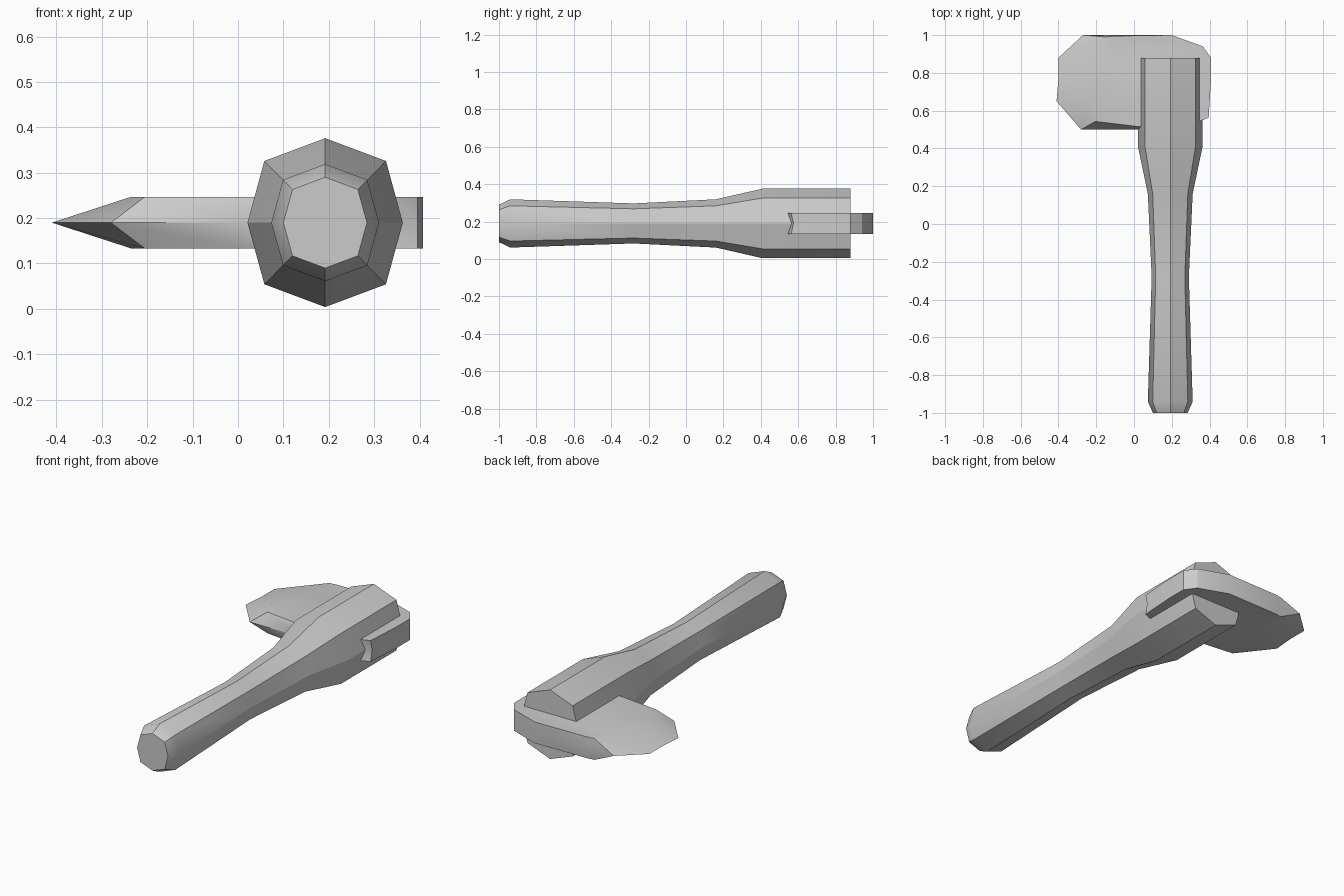
import bpy, bmesh

if "Cube" in bpy.data.objects:
    bpy.data.objects.remove(bpy.data.objects["Cube"])

MID_Z = 0.19


def loft(name, rings):
    """Skin equal-length rings of points and cap both ends."""
    bm = bmesh.new()
    loops = [[bm.verts.new(p) for p in ring] for ring in rings]
    n = len(loops[0])
    for a, b in zip(loops, loops[1:]):
        for i in range(n):
            j = (i + 1) % n
            bm.faces.new((a[i], a[j], b[j], b[i]))
    bm.faces.new(loops[0])
    bm.faces.new(loops[-1])
    bmesh.ops.recalc_face_normals(bm, faces=bm.faces)
    mesh = bpy.data.meshes.new(name)
    bm.to_mesh(mesh)
    bm.free()
    obj = bpy.data.objects.new(name, mesh)
    bpy.context.collection.objects.link(obj)
    bpy.ops.object.select_all(action='DESELECT')
    obj.select_set(True)
    bpy.context.view_layer.objects.active = obj
    bpy.ops.object.shade_smooth_by_angle(angle=0.52)
    return obj


# Handle: octagon section (unit height) swept along y with changing radius
section = [(0, 1), (0.72, 0.73), (0.92, 0), (0.72, -0.73),
           (0, -1), (-0.72, -0.73), (-0.92, 0), (-0.72, 0.73)]
stations = [(-1.0, 0.10), (-0.94, 0.129), (-0.28, 0.107),
            (0.16, 0.129), (0.41, 0.186), (0.88, 0.186)]
loft("handle", [[(0.192 + r * x, y, MID_Z + r * z) for x, z in section]
                for y, r in stations])

# Axe head: outline at mid thickness paired with the outline of the flat cheeks
outline = [  # (mid x, mid y, cheek x, cheek y)
    (-0.28, 0.50, -0.205, 0.543),
    (-0.41, 0.65, -0.235, 0.64),
    (-0.40, 0.77, -0.21, 0.75),
    (-0.40, 0.88, -0.17, 0.88),
    (-0.27, 1.00, -0.15, 0.99),
    (-0.12, 1.00, -0.11, 0.995),
    (0.20, 1.00, 0.20, 1.00),
    (0.365, 0.94, 0.365, 0.94),
    (0.408, 0.88, 0.408, 0.88),
    (0.408, 0.77, 0.408, 0.77),
    (0.395, 0.575, 0.395, 0.562),
    (0.35, 0.56, 0.35, 0.545),
    (0.19, 0.52, 0.19, 0.53),
    (0.03, 0.50, 0.03, 0.515),
]
cheek = 0.057
loft("axe_head", [
    [(cx, cy, MID_Z - cheek) for _, _, cx, cy in outline],
    [(mx, my, MID_Z) for mx, my, _, _ in outline],
    [(cx, cy, MID_Z + cheek) for _, _, cx, cy in outline],
])
